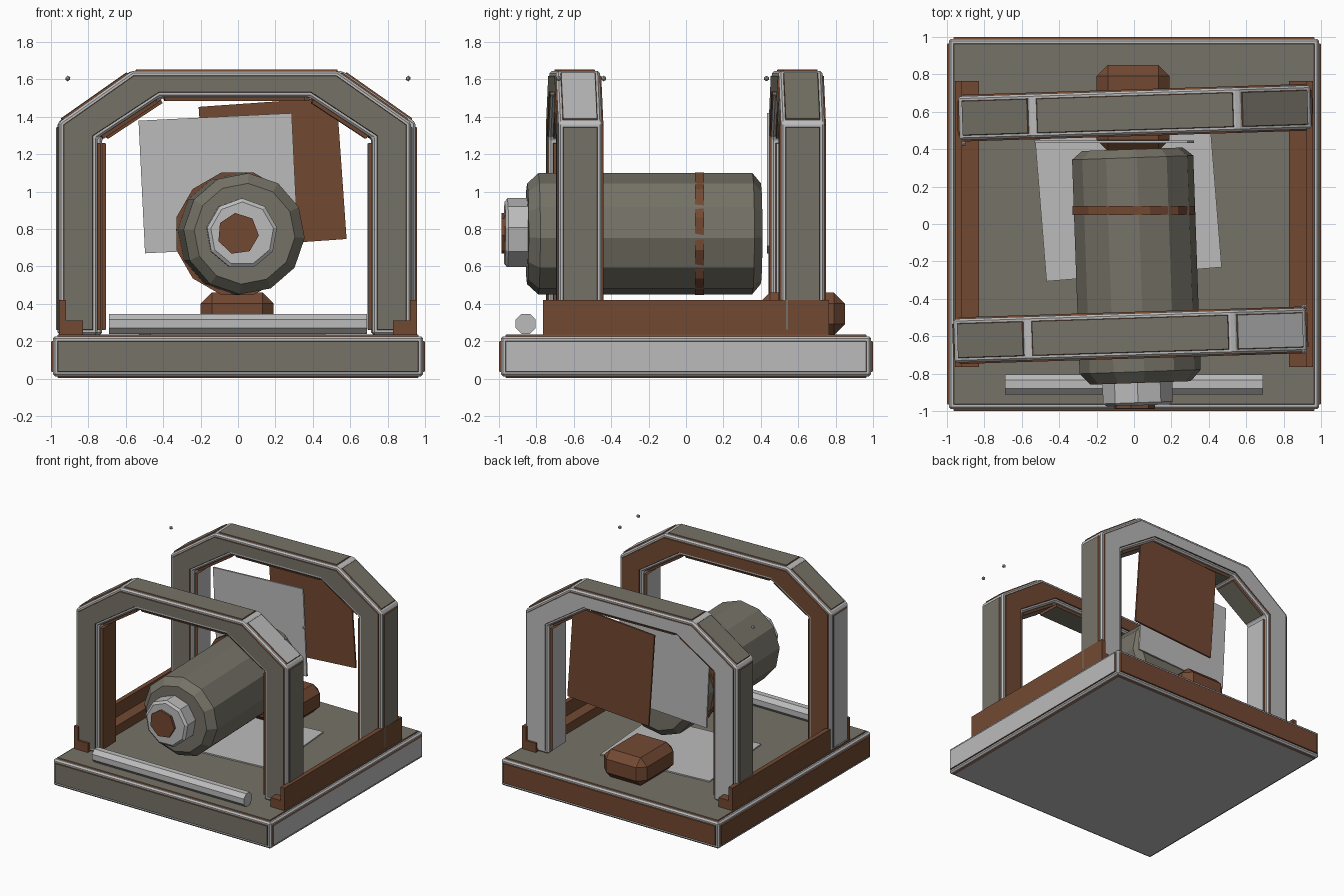
import bpy, bmesh, math
from mathutils import Matrix, Vector

if "Cube" in bpy.data.objects:
    bpy.data.objects.remove(bpy.data.objects["Cube"])


def material(name, rgb):
    m = bpy.data.materials.new(name)
    m.diffuse_color = (*rgb, 1)
    m.use_nodes = True
    m.node_tree.nodes["Principled BSDF"].inputs["Base Color"].default_value = m.diffuse_color
    return m


MATS = [material("light_grey", (0.50, 0.50, 0.50)),
        material("olive_grey", (0.18, 0.17, 0.135)),
        material("rust_brown", (0.17, 0.066, 0.032))]
LIGHT, OLIVE, BROWN = 0, 1, 2


def finish(name, bm, mat=None, loc=(0, 0, 0), rot=(0, 0, 0)):
    me = bpy.data.meshes.new(name)
    bm.to_mesh(me)
    bm.free()
    for m in MATS:
        me.materials.append(m)
    if mat is not None:
        for p in me.polygons:
            p.material_index = mat
    ob = bpy.data.objects.new(name, me)
    ob.location = loc
    ob.rotation_euler = [math.radians(a) for a in rot]
    bpy.context.collection.objects.link(ob)
    return ob


def prism(pts, y0, y1):
    """Extrude an (x, z) outline along y."""
    bm = bmesh.new()
    a = [bm.verts.new((x, y0, z)) for x, z in pts]
    b = [bm.verts.new((x, y1, z)) for x, z in pts]
    n = len(pts)
    bm.faces.new(a)
    bm.faces.new(b[::-1])
    for i in range(n):
        bm.faces.new((a[i], b[i], b[(i + 1) % n], a[(i + 1) % n]))
    bmesh.ops.recalc_face_normals(bm, faces=bm.faces)
    return bm


def box(size):
    bm = bmesh.new()
    bmesh.ops.create_cube(bm, size=1, matrix=Matrix.Diagonal((*size, 1)))
    return bm


def lathe(name, profile, sides, mat, loc, start=90, rot=(0, 0, 0)):
    """Spin (y, radius) rings about the y axis, with flat end caps."""
    bm = bmesh.new()
    rings = []
    for y, r in profile:
        ang = [math.radians(start) + math.tau * i / sides for i in range(sides)]
        rings.append([bm.verts.new((r * math.cos(t), y, r * math.sin(t))) for t in ang])
    for a, b in zip(rings, rings[1:]):
        for i in range(sides):
            j = (i + 1) % sides
            bm.faces.new((a[i], a[j], b[j], b[i]))
    bm.faces.new(rings[0])
    bm.faces.new(rings[-1])
    bmesh.ops.recalc_face_normals(bm, faces=bm.faces)
    return finish(name, bm, mat, loc, rot)


def panelled(bm, colour, depth, skip_bottom=False):
    """Light bevelled frame with a raised, brown-edged panel on every main face."""
    bmesh.ops.bevel(bm, geom=bm.edges[:], offset=0.012, segments=1,
                    affect='EDGES', clamp_overlap=True)
    bm.normal_update()
    main = [f for f in bm.faces if f.calc_area() / f.calc_perimeter() > 0.03]
    if skip_bottom:
        main = [f for f in main
                if not (f.normal.z < -0.9 and f.calc_center_median().z < 0.4)]
    bmesh.ops.inset_individual(bm, faces=main, thickness=0.012, use_even_offset=True)
    for f in main:
        f.material_index = colour(f.normal, f.calc_center_median())
        walls = bmesh.ops.inset_individual(
            bm, faces=[f], thickness=0.003, depth=depth(f.normal, f.calc_center_median()),
            use_even_offset=True)["faces"]
        for w in walls:
            w.material_index = BROWN


# base plate
def base_colour(n, c):
    if n.z > 0.9 or n.y < -0.9:
        return OLIVE
    return LIGHT if n.x > 0.9 or n.z < -0.9 else BROWN


bm = box((1.98, 1.98, 0.214))
panelled(bm, base_colour, lambda n, c: 0.009)
finish("base", bm, loc=(0, 0, 0.119))

# arches
outer = [(0.942, 0.235), (0.942, 1.37), (0.55, 1.645)]
inner = [(0.40, 1.505), (0.735, 1.285), (0.735, 0.235)]
half = outer + [(-x, z) for x, z in reversed(outer)]
arch = half + [(-x, z) for x, z in reversed(inner)] + inner


def is_inner(n, c):
    return abs(n.y) < 0.5 and n.dot(c - Vector((0, 0, 0.8))) < 0


def front_colour(n, c):
    if n.y > 0.9:
        return BROWN
    if is_inner(n, c) and abs(n.x) > 0.9:
        return BROWN if n.x > 0 else LIGHT
    if not is_inner(n, c) and (0.3 < n.x < 0.9 or n.x < -0.9):
        return LIGHT
    return OLIVE


def rear_colour(n, c):
    if n.y > 0.9 or (is_inner(n, c) and abs(n.x) > 0.9):
        return LIGHT
    return OLIVE


for name, loc, col in (("front_arch", (-0.02, -0.595, 0), front_colour),
                       ("rear_arch", (0.005, 0.595, 0), rear_colour)):
    bm = prism(arch, -0.117, 0.117)
    panelled(bm, col, lambda n, c: 0.02 if is_inner(n, c) else 0.008, True)
    finish(name, bm, loc=loc, rot=(0, 0, 1.8))

# angle rails along both sides
rail = [(0.83, 0.232), (0.957, 0.232), (0.957, 0.42), (0.92, 0.42), (0.92, 0.31), (0.83, 0.31)]
for side, s in (("right", 1), ("left", -1)):
    finish(side + "_rail", prism([(s * x, z) for x, z in rail], -0.765, 0.765), BROWN)

# drum with its band, cap and plug
lathe("drum", [(-0.63, 0.27), (-0.57, 0.325), (0.575, 0.325), (0.62, 0.27)],
      12, OLIVE, (0.013, -0.22, 0.775), 86, (0, 0, 2))
lathe("drum_band", [(-0.025, 0.338), (0.025, 0.338)], 12, BROWN, (-0.003, 0.072, 0.775), 75)
lathe("drum_cap", [(-0.06, 0.17), (-0.045, 0.19), (0.08, 0.19)],
      9, LIGHT, (0.02, -0.91, 0.775), 90, (0, 0, 2))
lathe("cap_plug", [(-0.01, 0.112), (0.02, 0.112)], 7, BROWN, (0, -0.977, 0.775), 98)

# loose rod at the front
lathe("rod", [(-0.69, 0.058), (0.69, 0.058)], 8, LIGHT, (0, -0.857, 0.293), 22.5, (0, 0, 90))

# chamfered block at the back
bm = box((0.39, 0.46, 0.23))
bmesh.ops.bevel(bm, geom=bm.edges[:], offset=0.06, segments=1, affect='EDGES')
finish("rear_block", bm, BROWN, (-0.005, 0.62, 0.347))

# upright sheets and floor sheet
finish("grey_sheet", box((0.82, 0.014, 0.71)), LIGHT, (-0.105, 0.44, 1.045), (0, -2.8, 0))
finish("brown_sheet", box((0.74, 0.014, 0.76)), BROWN, (0.185, 0.705, 1.1), (0, -4, 0))
finish("floor_sheet", box((0.94, 0.76, 0.01)), LIGHT, (-0.03, 0.11, 0.24), (0, 0, 4.6))

# small floating beads
for i, (x, y) in enumerate(((0.91, -0.44), (0.91, -0.68), (-0.91, 0.43))):
    bm = bmesh.new()
    bmesh.ops.create_icosphere(bm, subdivisions=1, radius=0.015)
    finish("bead_%d" % (i + 1), bm, LIGHT, (x, y, 1.605))
